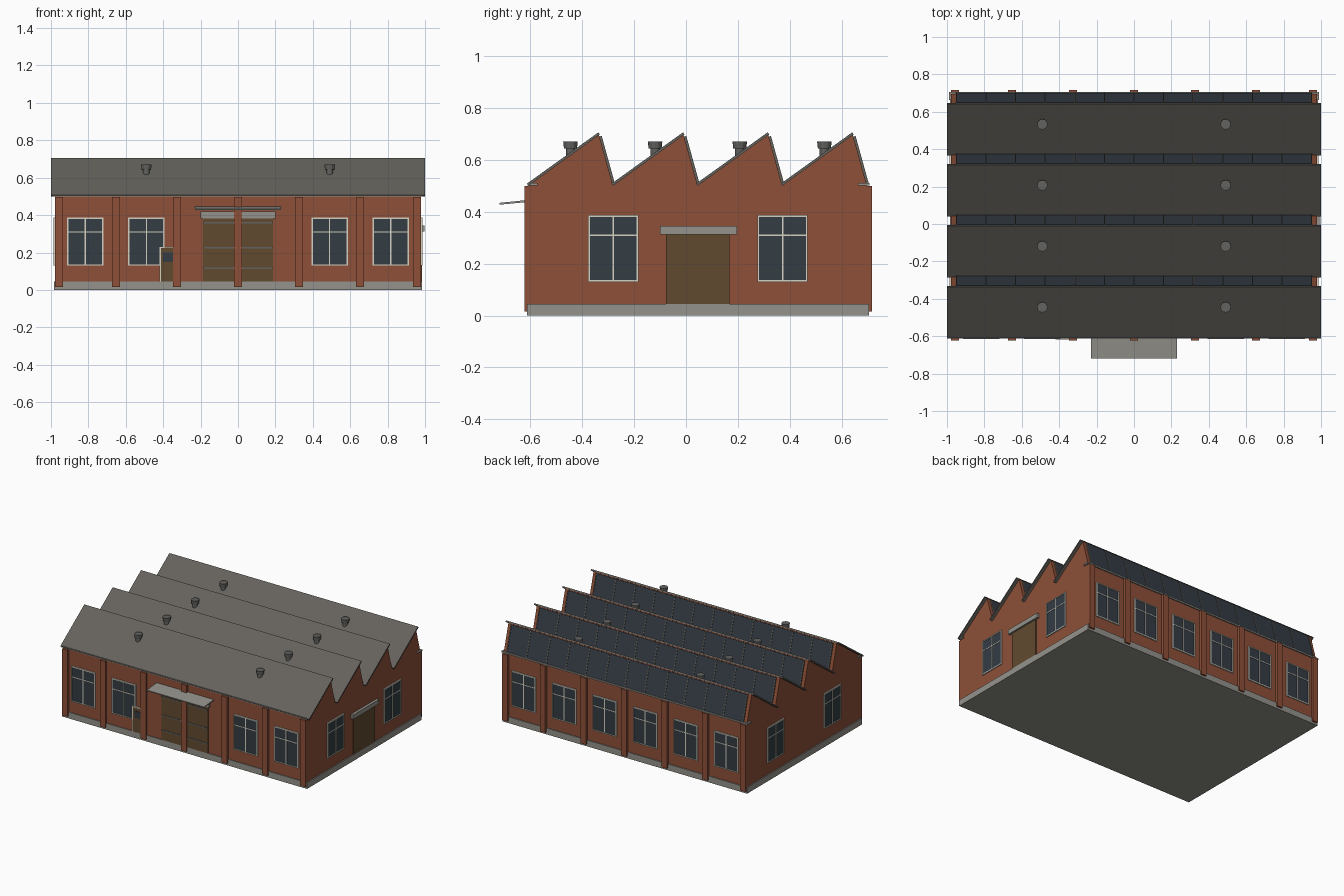
import bpy, bmesh, math
from mathutils import Vector, Matrix

if "Cube" in bpy.data.objects:
    bpy.data.objects.remove(bpy.data.objects["Cube"])


def mat(name, r, g, b):
    m = bpy.data.materials.new(name)
    lin = [(c / 255 / 12.92 if c < 10 else ((c / 255 + 0.055) / 1.055) ** 2.4) for c in (r, g, b)]
    m.diffuse_color = (*lin, 1)
    m.use_nodes = True
    m.node_tree.nodes["Principled BSDF"].inputs["Base Color"].default_value = m.diffuse_color
    return m


BRICK = mat("brick", 142, 80, 56)
CONCRETE = mat("concrete", 148, 146, 139)
ROOF = mat("roof_sheet", 101, 98, 92)
GLASS = mat("dark_glass", 51, 60, 68)
FRAME = mat("pale_frame", 215, 210, 196)
DOOR = mat("brown_door", 97, 74, 48)
METAL = mat("vent_metal", 98, 98, 96)


def finish(name, bm, m):
    bmesh.ops.recalc_face_normals(bm, faces=bm.faces)
    me = bpy.data.meshes.new(name)
    bm.to_mesh(me)
    bm.free()
    me.materials.append(m)
    ob = bpy.data.objects.new(name, me)
    bpy.context.collection.objects.link(ob)
    return ob


def boxes(name, m, items, xf=Matrix()):
    """One object from boxes given as (x0, x1, y0, y1, z0, z1)."""
    bm = bmesh.new()
    for x0, x1, y0, y1, z0, z1 in items:
        mx = Matrix.Translation(((x0 + x1) / 2, (y0 + y1) / 2, (z0 + z1) / 2)) \
            @ Matrix.Diagonal((x1 - x0, y1 - y0, z1 - z0, 1))
        bmesh.ops.create_cube(bm, size=1, matrix=xf @ mx)
    return finish(name, bm, m)


def extrude_x(name, m, profile, x0, x1):
    """Extrude a (y, z) outline along x."""
    bm = bmesh.new()
    f = bm.faces.new([bm.verts.new((x0, y, z)) for y, z in profile])
    r = bmesh.ops.extrude_face_region(bm, geom=[f])
    vs = [v for v in r["geom"] if isinstance(v, bmesh.types.BMVert)]
    bmesh.ops.translate(bm, verts=vs, vec=(x1 - x0, 0, 0))
    return finish(name, bm, m)


Y0, Y1, WX = -0.607, 0.697, 0.978
BAY, RUN, EAVE, PEAK = 0.326, 0.272, 0.50, 0.695

# Brick body with sawtooth top, and plinth
outline = [(Y1, 0.02), (Y0, 0.02), (Y0, EAVE)]
for i in range(4):
    outline += [(Y0 + i * BAY + RUN, PEAK), (Y0 + (i + 1) * BAY, EAVE)]
extrude_x("brick_body", BRICK, outline, -WX, WX)
boxes("plinth", CONCRETE, [(-0.985, 0.985, -0.613, 0.704, 0, 0.045)])

# Roof slopes, steep glazing, glazing bars and vents for each bay
slope = Vector((RUN, PEAK - EAVE)).normalized()
up = Vector((-slope.y, slope.x)) * 0.01
steep = Vector((BAY - RUN, EAVE - PEAK))
out = Vector((-steep.y, steep.x)).normalized()
for i in range(4):
    a = Vector((Y0 + i * BAY, EAVE))
    p = Vector((a.x + RUN, PEAK))
    lip = slope * 0.004
    extrude_x(f"roof_slope_{i}", ROOF, [a, p + lip, p + lip + up, a + up], -1, 1)
    s, e = p + steep * 0.03, p + steep * 0.96
    extrude_x(f"north_glazing_{i}", GLASS, [s, e, e + out * 0.006, s + out * 0.006], -0.952, 0.952)
    ang = math.atan2(steep.y, steep.x)
    xf = Matrix.Translation((0, p.x, p.y)) @ Matrix.Rotation(ang, 4, 'X')
    n = steep.length
    boxes(f"glazing_bars_{i}", ROOF,
          [(x - 0.003, x + 0.003, n * 0.03, n * 0.96, 0, 0.009)
           for x in [-0.95 + k * 1.9 / 12 for k in range(13)]], xf)
    for side in (-1, 1):
        bm = bmesh.new()
        y = a.x + 0.162
        for r1, r2, z0, z1 in ((0.018, 0.018, 0.59, 0.645), (0.025, 0.028, 0.643, 0.67)):
            bmesh.ops.create_cone(bm, cap_ends=True, segments=12, radius1=r1, radius2=r2, depth=z1 - z0,
                                  matrix=Matrix.Translation((side * 0.49, y, (z0 + z1) / 2)))
        finish(f"roof_vent_{i}_{'left' if side < 0 else 'right'}", bm, METAL)

# Eaves coping front and back
boxes("eaves_coping", CONCRETE, [(-0.99, 0.99, -0.611, -0.572, 0.50, 0.511),
                                 (-0.99, 0.99, 0.662, 0.706, 0.50, 0.511)])

# Brick pilasters
pil = []
for x in (-0.957, -0.652, -0.326, 0, 0.326, 0.652, 0.957):
    pil += [(x - 0.021, x + 0.021, -0.623, Y0 + 0.01, 0.015, 0.498),
            (x - 0.021, x + 0.021, Y1 - 0.01, 0.716, 0.015, 0.498)]
boxes("pilasters", BRICK, pil)


# Windows: built facing -y at the origin, then turned onto a wall
def window(name, x, y, turn):
    xf = Matrix.Translation((x, y, 0)) @ Matrix.Rotation(turn, 4, 'Z')
    w, z0, z1, t = 0.097, 0.13, 0.387, 0.007
    boxes(name + "_glass", GLASS, [(-w + t, w - t, -0.004, 0.004, z0 + t, z1 - t)], xf)
    boxes(name + "_frame", FRAME,
          [(-w, w, -0.008, 0.004, z0, z0 + t), (-w, w, -0.008, 0.004, z1 - t, z1),
           (-w, -w + t, -0.008, 0.004, z0, z1), (w - t, w, -0.008, 0.004, z0, z1),
           (-0.003, 0.003, -0.007, 0.004, z0, z1), (-w, w, -0.007, 0.004, 0.307, 0.313)], xf)


for i, x in enumerate((-0.817, -0.49, 0.49, 0.817)):
    window(f"front_window_{i}", x, Y0, 0)
for i in range(6):
    window(f"back_window_{i}", (i - 2.5) * BAY, Y1, math.pi)
for i, y in enumerate((-0.28, 0.372)):
    window(f"right_window_{i}", WX, y, math.pi / 2)
    window(f"left_window_{i}", -WX, y, -math.pi / 2)

# Main gate with rails, lintel and sloping canopy
boxes("main_gate", DOOR, [(-0.187, 0.187, -0.614, -0.6, 0.045, 0.382)])
boxes("gate_rails", METAL, [(-0.187, 0.187, -0.617, -0.61, z, z + 0.008) for z in (0.112, 0.222, 0.355)])
boxes("gate_lintel", CONCRETE, [(-0.2, 0.2, -0.62, -0.6, 0.382, 0.42)])
extrude_x("gate_canopy", CONCRETE, [(-0.718, 0.427), (-0.6, 0.438), (-0.6, 0.446), (-0.718, 0.434)], -0.23, 0.23)

# Small front door, partly behind a pilaster
boxes("small_door", DOOR, [(-0.413, -0.312, -0.616, -0.6, 0.045, 0.223)])
boxes("small_door_frame", FRAME, [(-0.42, -0.413, -0.618, -0.6, 0.045, 0.23),
                                  (-0.312, -0.306, -0.618, -0.6, 0.045, 0.23),
                                  (-0.42, -0.306, -0.618, -0.6, 0.223, 0.23)])
boxes("small_door_glass", GLASS, [(-0.401, -0.324, -0.618, -0.61, 0.15, 0.2)])

# Right side door and lintel
boxes("side_door", DOOR, [(0.97, 0.984, -0.077, 0.168, 0.045, 0.312)])
boxes("side_door_lintel", CONCRETE, [(0.97, 0.997, -0.1, 0.196, 0.312, 0.345)])
